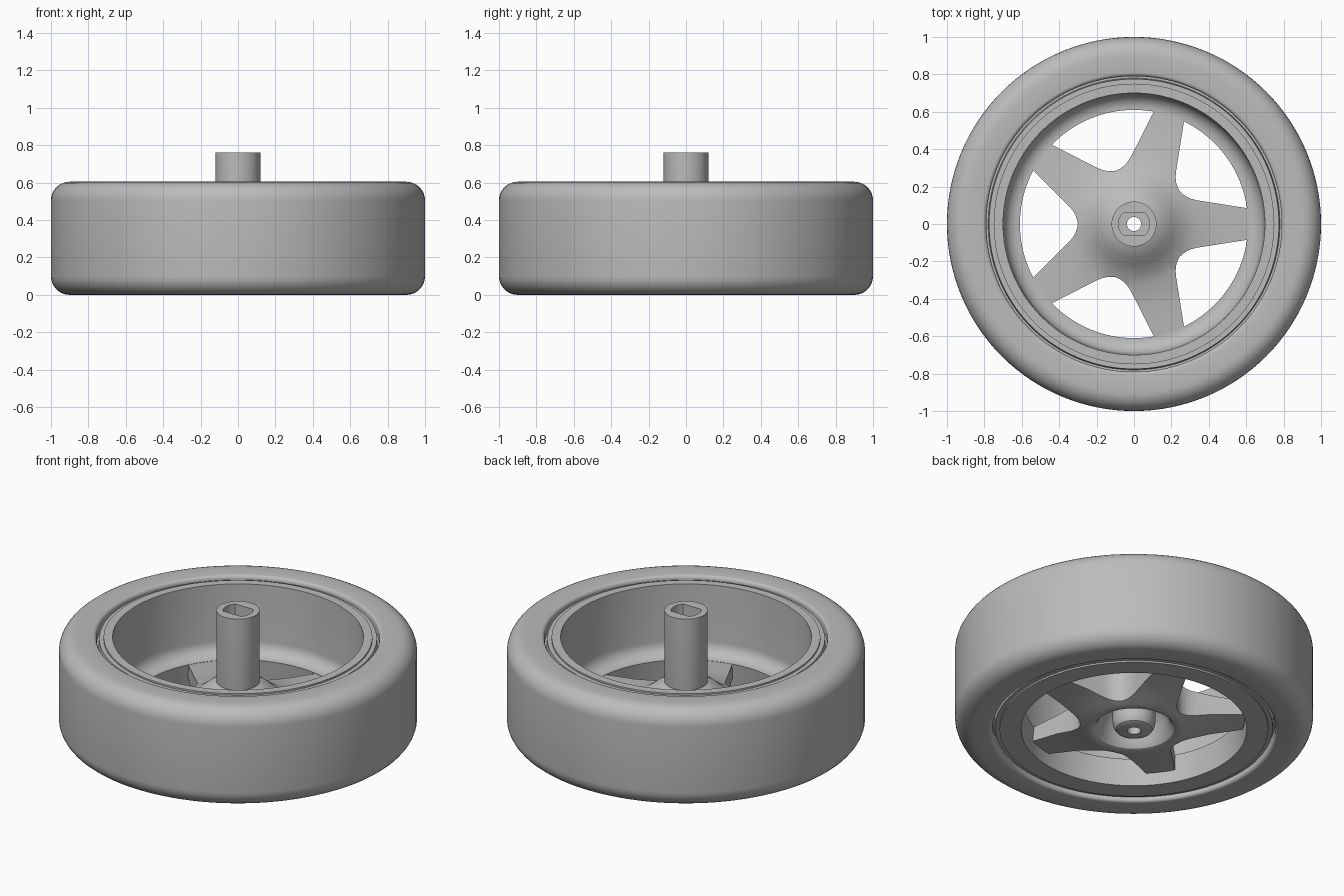
import bpy, bmesh, math
from math import sin, cos, pi, radians

if "Cube" in bpy.data.objects:
    bpy.data.objects.remove(bpy.data.objects["Cube"])

grey = bpy.data.materials.new("light_grey")
grey.diffuse_color = (0.5, 0.5, 0.5, 1)
grey.use_nodes = True
grey.node_tree.nodes["Principled BSDF"].inputs["Base Color"].default_value = grey.diffuse_color


def finish(bm, name):
    bmesh.ops.recalc_face_normals(bm, faces=bm.faces)
    mesh = bpy.data.meshes.new(name)
    bm.to_mesh(mesh)
    bm.free()
    mesh.materials.append(grey)
    ob = bpy.data.objects.new(name, mesh)
    bpy.context.collection.objects.link(ob)
    return ob


def smooth(ob):
    bpy.ops.object.select_all(action='DESELECT')
    ob.select_set(True)
    bpy.context.view_layer.objects.active = ob
    bpy.ops.object.shade_smooth_by_angle(angle=radians(32))


def lathe(name, profile, seg=128):
    """Closed (radius, z) profile turned round the z axis."""
    bm = bmesh.new()
    rings = [[bm.verts.new((r * cos(2 * pi * i / seg), r * sin(2 * pi * i / seg), z))
              for r, z in profile] for i in range(seg)]
    n = len(profile)
    for i in range(seg):
        a, b = rings[i], rings[(i + 1) % seg]
        for j in range(n):
            k = (j + 1) % n
            bm.faces.new((a[j], b[j], b[k], a[k]))
    return finish(bm, name)


def prism(name, outline, z0, z1):
    bm = bmesh.new()
    face = bm.faces.new([bm.verts.new((x, y, z0)) for x, y in outline])
    ext = bmesh.ops.extrude_face_region(bm, geom=[face])
    for v in ext['geom']:
        if isinstance(v, bmesh.types.BMVert):
            v.co.z = z1
    return finish(bm, name)


def boolean(ob, cutter, operation):
    """Apply a boolean and remove the cutter."""
    mod = ob.modifiers.new("cut", 'BOOLEAN')
    mod.object, mod.operation, mod.solver = cutter, operation, 'EXACT'
    bpy.context.view_layer.objects.active = ob
    bpy.ops.object.modifier_apply(modifier=mod.name)
    bpy.data.objects.remove(cutter)


def arc(cx, cz, r, a0, a1, n):
    return [(cx + r * cos(radians(a0 + (a1 - a0) * i / n)),
             cz + r * sin(radians(a0 + (a1 - a0) * i / n))) for i in range(n + 1)]


# Tyre: flat tread, rounded shoulders, small bead radius by the rim
tyre = lathe("tyre", arc(0.9, 0.1, 0.1, -90, 0, 8) + arc(0.9, 0.505, 0.1, 0, 90, 8)
             + arc(0.81, 0.585, 0.02, 90, 180, 4) + [(0.79, 0.54), (0.76, 0.54), (0.76, 0.065), (0.79, 0.065)]
             + arc(0.81, 0.02, 0.02, 180, 270, 4))
smooth(tyre)

# Rim: barrel with stepped flanges and a filleted lower lip
rim = lathe("rim", [(0.63, 0.01), (0.75, 0.01), (0.75, 0.02), (0.775, 0.02), (0.78, 0.07),
                    (0.78, 0.54), (0.775, 0.585), (0.75, 0.585), (0.75, 0.595), (0.70, 0.595), (0.695, 0.25)]
            + arc(0.615, 0.25, 0.08, -10, -90, 8) + [(0.61, 0.17)])
smooth(rim)

# Five-spoke star: domed disc with a bowl underneath, trimmed to a star outline
star = lathe("spoke_star", [(0.10, 0.33), (0.14, 0.315), (0.18, 0.29), (0.22, 0.255), (0.27, 0.22), (0.33, 0.195),
                            (0.45, 0.178), (0.618, 0.168), (0.618, 0.08), (0.45, 0.06), (0.32, 0.03),
                            (0.27, 0.012), (0.245, 0.008), (0.225, 0.015), (0.205, 0.04), (0.185, 0.10),
                            (0.165, 0.15), (0.14, 0.175), (0.10, 0.18)], 100)
edge = [(0.66, 0.076), (0.335, 0.127), (0.305, 0.135), (0.28, 0.146), (0.258, 0.162), (0.243, 0.1766)]
outline = []
for k in range(5):
    a = 2 * pi * k / 5
    half = [(x, -y) for x, y in reversed(edge[:-1])] + edge
    outline += [(x * cos(a) - y * sin(a), x * sin(a) + y * cos(a)) for x, y in half]
boolean(star, prism("star_cutter", outline, -0.1, 0.5), 'INTERSECT')
smooth(star)

# Hub: tube with a through hole and a double-flat socket in the top
hub = lathe("hub", [(0.038, 0.0), (0.085, 0.0), (0.102, 0.008), (0.115, 0.03), (0.12, 0.06),
                    (0.12, 0.76), (0.038, 0.76)], 64)
t = math.asin(0.058 / 0.083)
socket = [(0.083 * cos(s + t * (i / 5 - 1)), 0.083 * sin(s + t * (i / 5 - 1)))
          for s in (0, pi) for i in range(11)]
boolean(hub, prism("socket_cutter", socket, 0.3, 0.9), 'DIFFERENCE')
smooth(hub)
